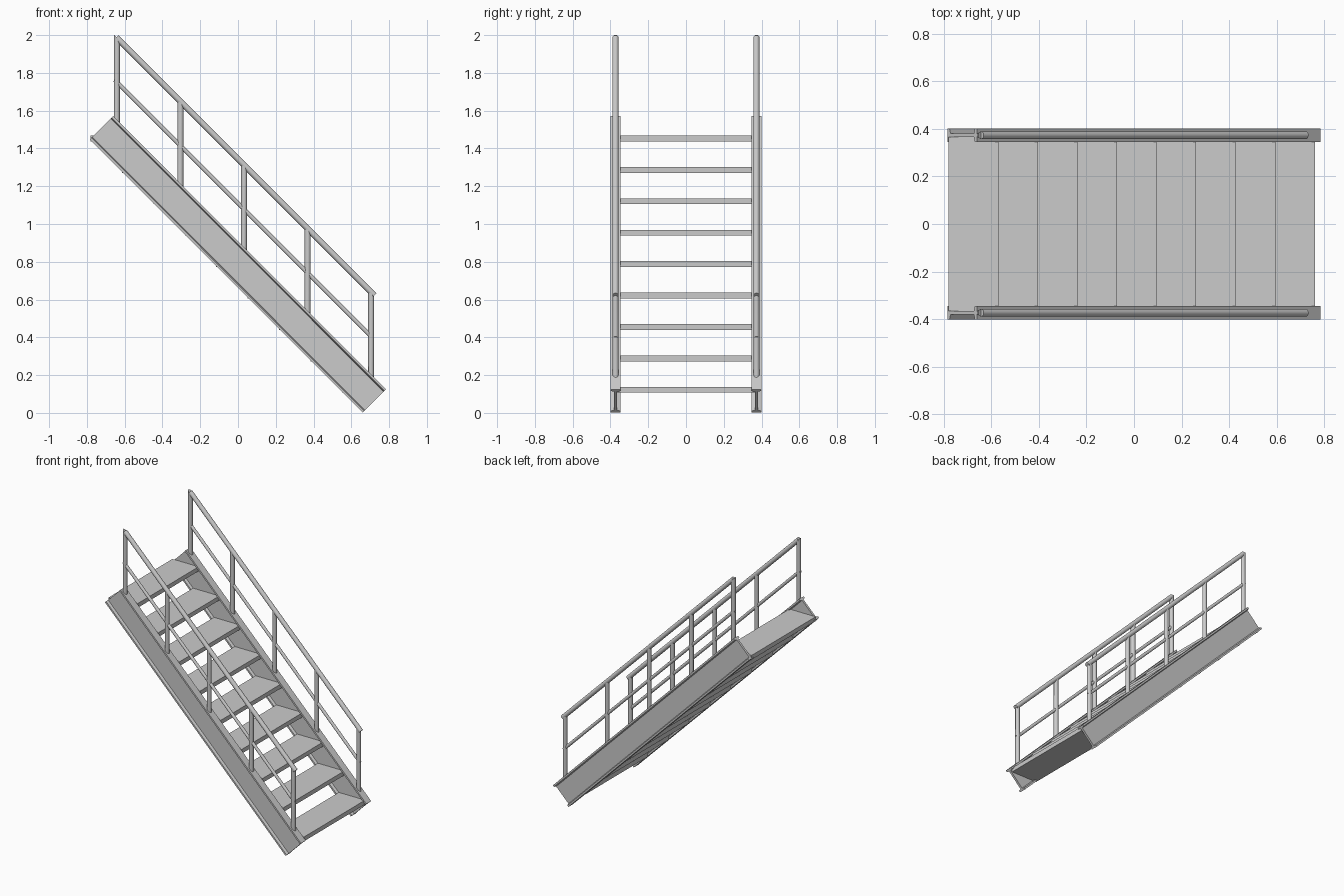
import bpy, bmesh, math
from mathutils import Vector

if "Cube" in bpy.data.objects:
    bpy.data.objects.remove(bpy.data.objects["Cube"])

RAIL_Y = 0.373


def finish(name, bm, smooth=False):
    bmesh.ops.recalc_face_normals(bm, faces=bm.faces)
    me = bpy.data.meshes.new(name)
    bm.to_mesh(me)
    bm.free()
    ob = bpy.data.objects.new(name, me)
    bpy.context.collection.objects.link(ob)
    if smooth:
        bpy.ops.object.select_all(action='DESELECT')
        ob.select_set(True)
        bpy.context.view_layer.objects.active = ob
        bpy.ops.object.shade_smooth_by_angle(angle=math.radians(40))
    return ob


def loft(name, start, end, smooth=False):
    """Solid between two matching loops of points."""
    bm = bmesh.new()
    a = [bm.verts.new(p) for p in start]
    b = [bm.verts.new(p) for p in end]
    n = len(a)
    for i in range(n):
        j = (i + 1) % n
        bm.faces.new((a[i], a[j], b[j], b[i]))
    bm.faces.new(a[::-1])
    bm.faces.new(b)
    return finish(name, bm, smooth)


def circle(r, n=20):
    return [(r * math.cos(2 * math.pi * i / n), r * math.sin(2 * math.pi * i / n)) for i in range(n)]


def sloped(name, profile, p0, p1, y, smooth=False):
    """Sweep a (y, normal) profile down the 45 degree slope."""
    up = Vector((1, 0, 1)).normalized()
    def ring(p):
        return [Vector((p[0], y + u, p[1])) + up * v for u, v in profile]
    return loft(name, ring(p0), ring(p1), smooth)


def post(name, x, y, r):
    """Vertical tube with both ends mitred to the slope."""
    def ring(c):
        return [(x + u, y + v, c - x - u) for u, v in circle(r)]
    return loft(name, ring(0.905), ring(1.345), True)


# I-beam section with tapered flanges
W, H, T = 0.0275, 0.0873, 0.008
quarter = [(W, H), (W, H - 0.012), (T, H - 0.018)]
right = quarter + [(u, -v) for u, v in reversed(quarter)]
i_beam = right + [(-u, v) for u, v in reversed(right)]

for side, y in (("left", RAIL_Y), ("right", -RAIL_Y)):
    sloped(f"stringer_{side}", i_beam, (-0.722, 1.509), (0.722, 0.063), y)
    # handrail and mid rail
    sloped(f"handrail_{side}", circle(0.016), (-0.643, 1.988), (0.722, 0.623), y, True)
    sloped(f"mid_rail_{side}", circle(0.011), (-0.652, 1.762), (0.714, 0.396), y, True)
    # posts
    for i in range(5):
        post(f"post_{side}_{i + 1}", -0.641 + i * 0.3365, y, 0.0155)

# treads
for i in range(9):
    x1, z1 = 0.76 - i * 0.1663, 0.138 + i * 0.1663
    x0, z0, ty = x1 - 0.21, z1 - 0.031, RAIL_Y - T
    rect = [(-ty, z0), (ty, z0), (ty, z1), (-ty, z1)]
    loft(f"tread_{i + 1}", [(x0, a, b) for a, b in rect], [(x1, a, b) for a, b in rect])
